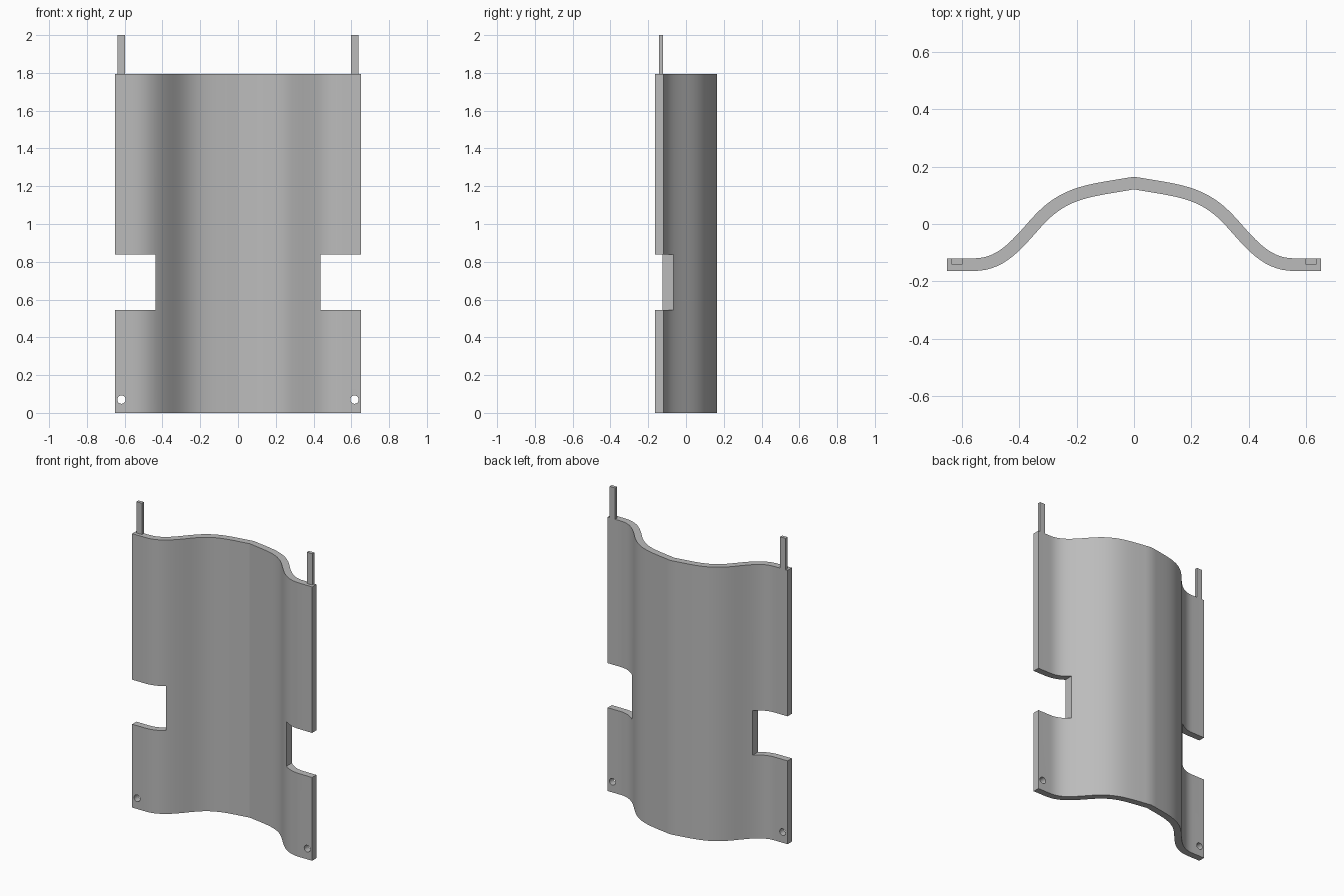
import bpy, bmesh, math
from mathutils import Vector
from mathutils.geometry import interpolate_bezier

if "Cube" in bpy.data.objects:
    bpy.data.objects.remove(bpy.data.objects["Cube"], do_unlink=True)

HEIGHT, THICK = 1.795, 0.044

grey = bpy.data.materials.new("plain_grey")
grey.use_nodes = True
colour = (0.5, 0.5, 0.5, 1)
grey.diffuse_color = colour
grey.node_tree.nodes["Principled BSDF"].inputs["Base Color"].default_value = colour


def finish(name, bm):
    bmesh.ops.recalc_face_normals(bm, faces=bm.faces)
    mesh = bpy.data.meshes.new(name)
    bm.to_mesh(mesh)
    bm.free()
    obj = bpy.data.objects.new(name, mesh)
    bpy.context.collection.objects.link(obj)
    mesh.materials.append(grey)
    return obj


def box(name, low, high):
    bm = bmesh.new()
    bmesh.ops.create_cube(bm, size=1)
    for v in bm.verts:
        v.co = [l + (c + 0.5) * (h - l) for c, l, h in zip(v.co, low, high)]
    return finish(name, bm)


# Half of the centre line: crown, slope, flat flange
crown, mid, foot = Vector((0, 0.143)), Vector((0.345, 0)), Vector((0.56, -0.142))
line = interpolate_bezier(crown, Vector((0.16, 0.115)), Vector((0.245, 0.115)), mid, 14)
line += interpolate_bezier(mid, Vector((0.42, -0.086)), Vector((0.47, -0.142)), foot, 14)[1:]
line.append(Vector((0.652, foot.y)))
line = [Vector(p[:2]) for p in line]

# Offset to both faces of the sheet, kept plumb at the crown and the edge
back, front = [], []
for i, p in enumerate(line):
    d = line[min(i + 1, len(line) - 1)] - line[max(i - 1, 0)]
    n = Vector((-d.y, d.x)).normalized() * THICK / 2
    if i == 0:
        n = Vector((0, THICK / 2))
    back.append(p + n)
    front.append(p - n)


def both_sides(side):
    return [Vector((-p.x, p.y)) for p in reversed(side[1:])] + side


# Curved panel
bm = bmesh.new()
outline = both_sides(back) + both_sides(front)[::-1]
face = bm.faces.new([bm.verts.new((p.x, p.y, 0)) for p in outline])
up = bmesh.ops.extrude_face_region(bm, geom=[face])["geom"]
bmesh.ops.translate(bm, vec=(0, 0, HEIGHT), verts=[g for g in up if isinstance(g, bmesh.types.BMVert)])
panel = finish("curved_panel", bm)

# Side notches and round holes
cutters = []
for s, side in ((1, "left"), (-1, "right")):
    xs = sorted((s * 0.437, s * 0.8))
    cutters.append(box(side + "_notch_cutter", (xs[0], -0.4, 0.546), (xs[1], 0.4, 0.838)))
    bpy.ops.mesh.primitive_cylinder_add(vertices=24, radius=0.022, depth=0.4,
                                        location=(s * 0.617, -0.14, 0.07),
                                        rotation=(math.pi / 2, 0, 0))
    hole = bpy.context.object
    hole.name = side + "_hole_cutter"
    hole.data.materials.append(grey)
    cutters.append(hole)

    # Upright peg on the flange
    xs = sorted((s * 0.598, s * 0.638))
    box(side + "_peg", (xs[0], -0.142, HEIGHT - 0.02), (xs[1], -0.1205, 2))

bpy.ops.object.select_all(action="DESELECT")
panel.select_set(True)
bpy.context.view_layer.objects.active = panel
for cutter in cutters:
    mod = panel.modifiers.new(cutter.name, "BOOLEAN")
    mod.operation, mod.solver, mod.object = "DIFFERENCE", "EXACT", cutter
    bpy.ops.object.modifier_apply(modifier=mod.name)
    bpy.data.objects.remove(cutter, do_unlink=True)
bpy.ops.object.shade_smooth_by_angle(angle=math.radians(20))
